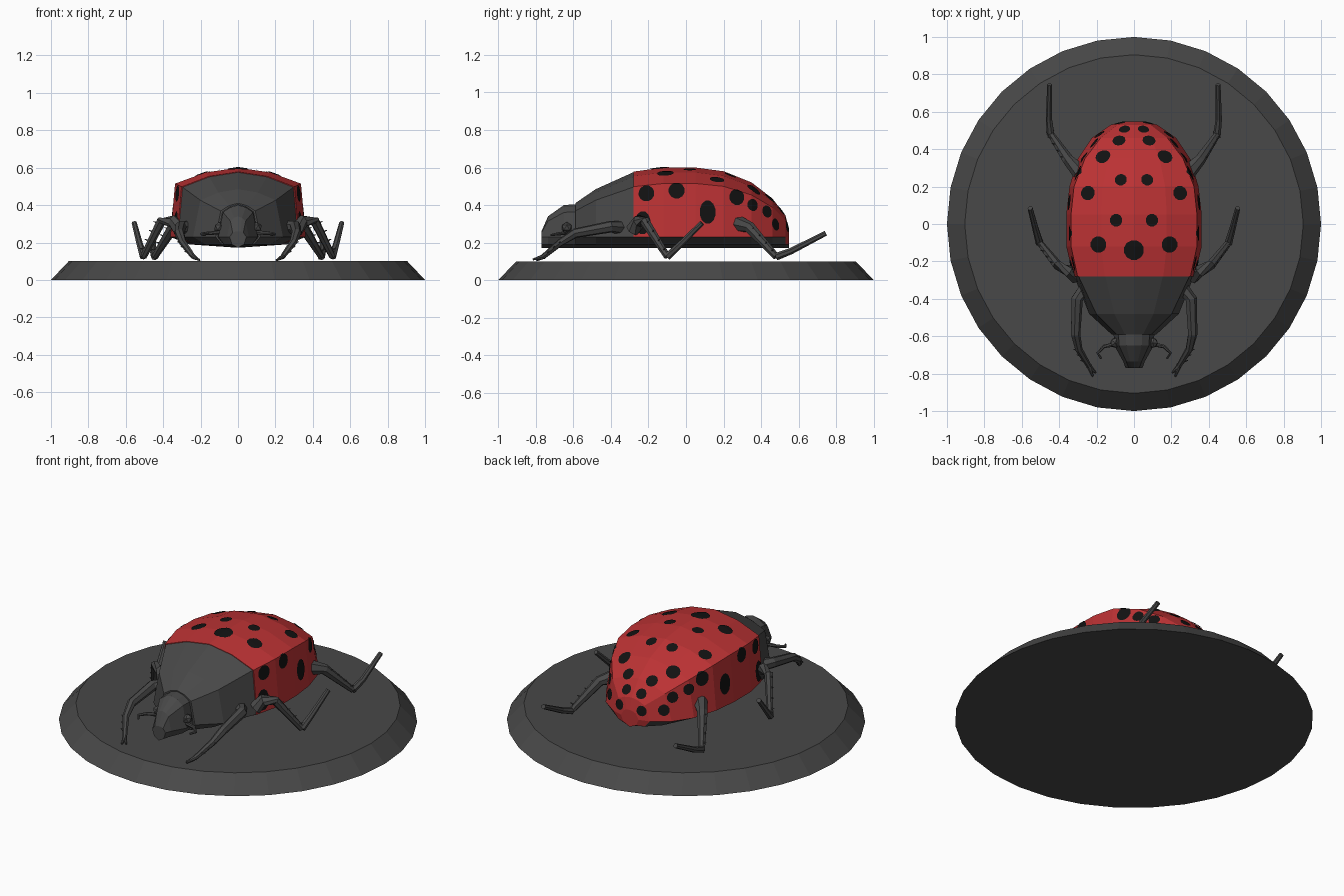
import bpy, bmesh, math
from mathutils import Vector
from mathutils.bvhtree import BVHTree

if "Cube" in bpy.data.objects:
    bpy.data.objects.remove(bpy.data.objects["Cube"])


def material(name, rgb):
    m = bpy.data.materials.new(name)
    m.diffuse_color = (*rgb, 1)
    m.use_nodes = True
    m.node_tree.nodes["Principled BSDF"].inputs["Base Color"].default_value = m.diffuse_color
    return m


GREY = material("dark grey", (0.065, 0.065, 0.065))
RED = material("red", (0.50, 0.032, 0.034))
BLACK = material("black", (0.006, 0.006, 0.006))


def finish(bm, name, mats, normals=True):
    if normals:
        bmesh.ops.recalc_face_normals(bm, faces=bm.faces[:])
    me = bpy.data.meshes.new(name)
    bm.to_mesh(me)
    bm.free()
    for m in mats:
        me.materials.append(m)
    bpy.context.collection.objects.link(bpy.data.objects.new(name, me))


def loft(bm, rings):
    """Bridge closed rings of equal length and cap both ends."""
    vr = [[bm.verts.new(p) for p in r] for r in rings]
    n = len(vr[0])
    for a, b in zip(vr, vr[1:]):
        for i in range(n):
            j = (i + 1) % n
            bm.faces.new((a[i], a[j], b[j], b[i]))
    bm.faces.new(vr[0])
    bm.faces.new(vr[-1])


def tube(bm, pts, r0, r1, sides=7):
    """Limb along pts, tapering from radius r0 to r1."""
    rings, last = [], len(pts) - 1
    for i, p in enumerate(pts):
        t = (pts[min(i + 1, last)] - pts[max(i - 1, 0)]).normalized()
        u = t.cross(Vector((0.95, 0.1, 0.25))).normalized()
        v = t.cross(u)
        r = r0 + (r1 - r0) * i / last
        rings.append([p + r * (u * math.cos(a) + v * math.sin(a))
                      for a in (math.tau * k / sides for k in range(sides))])
    loft(bm, rings)


# round base with bevelled rim
bm = bmesh.new()
bmesh.ops.create_cone(bm, cap_ends=True, segments=32, radius1=1, radius2=0.905, depth=0.1)
bmesh.ops.translate(bm, verts=bm.verts[:], vec=(0, 0, 0.05))
finish(bm, "base", [GREY])

RIM, BELLY = 0.23, 0.172


def section(y, w, top):
    """Faceted cross-section: shoulders follow from rim half-width and top height."""
    rise = top - RIM
    ws = w * (0.6 + 0.33 * min(1, rise / 0.35))
    half = [(0.52 * ws, top - 0.07 * rise), (ws, RIM + 0.77 * rise), (w, RIM), (0.72 * w, 0.19)]
    return ([Vector((0, y, top))] + [Vector((x, y, z)) for x, z in half] + [Vector((0, y, BELLY))]
            + [Vector((-x, y, z)) for x, z in reversed(half)])


# (y, half-width, top height)
SHELL = [(-.28, .325, .578), (-.12, .362, .6), (.05, .362, .6), (.2, .345, .58),
         (.35, .3, .52), (.46, .225, .435), (.53, .125, .345), (.548, .06, .275)]
PRONOTUM = [(-.59, .12, .41), (-.48, .24, .485), (-.28, .32, .575)]
HEAD = [(-.77, .045, .26), (-.735, .058, .34), (-.65, .105, .4), (-.57, .11, .405)]

# wing cases in red, belly faces below the rim in grey
bm = bmesh.new()
loft(bm, [section(*s) for s in SHELL])
bmesh.ops.recalc_face_normals(bm, faces=bm.faces[:])
for f in bm.faces:
    f.material_index = 1 if f.normal.z < -0.2 else 0
tree = BVHTree.FromBMesh(bm)
shell = bm.copy()
finish(bm, "wing_cases", [RED, GREY])

for name, secs in (("pronotum", PRONOTUM), ("head", HEAD)):
    bm = bmesh.new()
    loft(bm, [section(*s) for s in secs])
    finish(bm, name, [GREY])


# spots: thin patches cut out of a copy of the shell, lifted slightly
def add_spot(out, origin, ray, r, stretch=1):
    hit, n, _, _ = tree.ray_cast(Vector(origin), Vector(ray))
    if hit is None:
        return
    u = n.cross(Vector((0, 0, 1))).normalized() if abs(n.z) < 0.85 else Vector((1, 0, 0))
    v = n.cross(u).normalized()
    u = v.cross(n)
    b = shell.copy()
    away = [f for f in b.faces if f.normal.dot(n) < 0.3 or f.material_index == 1]
    bmesh.ops.delete(b, geom=away, context='FACES')
    for k in range(12):
        a = math.tau * k / 12
        c, s = math.cos(a), math.sin(a)
        bmesh.ops.bisect_plane(b, geom=b.verts[:] + b.edges[:] + b.faces[:],
                               plane_co=hit + r * (u * c + v * s * stretch),
                               plane_no=(u * c * stretch + v * s).normalized(), clear_outer=True)
    for f in b.faces:
        out.faces.new([out.verts.new(w.co + n * 0.004) for w in f.verts])
    b.free()


TOP = [(0, -.14, .052), (.19, -.11, .043), (.095, .02, .033), (.07, .235, .032),
       (.245, .165, .038), (.165, .36, .04), (.08, .445, .034)]
SIDE = [(-.21, .462), (-.05, .477), (.115, .362), (-.23, .305), (.27, .442),
        (.355, .4), (.43, .365), (.475, .295)]
bm = bmesh.new()
for s in (1, -1):
    for x, y, r in TOP:
        if x or s > 0:
            add_spot(bm, (s * x, y, 2), (0, 0, -1), r)
    for y, z in SIDE:
        tall = z < 0.4 and y < 0.2      # spots low on the flank are tall ovals
        add_spot(bm, (s * 2, y, z), (-s, 0, 0), 0.042 if y < 0.3 else 0.032, 1.45 if tall else 1)
    for x, z in ((.05, .37), (.075, .285)):
        add_spot(bm, (s * x, 2, z), (0, -1, 0), 0.03)
shell.free()
finish(bm, "spots", [BLACK], normals=False)


# limbs: upper path, optional foot path starting at its end, spines and claws by rule
def limb(name, upper, foot, r0, r1, spines=0, claws=()):
    for s, side in ((1, "right"), (-1, "left")):
        flip = Vector((s, 1, 1))
        bm = bmesh.new()
        up = [Vector(p) * flip for p in upper]
        tube(bm, up, r0, r1)
        if foot:
            tube(bm, [up[-1]] + [Vector(p) * flip for p in foot], 0.021, 0.014)
        for k in range(spines):
            p = up[-2].lerp(up[-1], (k + 0.3) / spines)
            tube(bm, [p, p + Vector((s * 0.035, 0.01, 0.012))], 0.009, 0.002, 4)
        for c in claws:
            tube(bm, [up[-1], up[-1] + Vector(c) * flip], 0.013, 0.005)
        finish(bm, f"{name}_{side}", [GREY])


limb("front_leg", [(.26, -.35, .28), (.305, -.4, .285), (.313, -.59, .25), (.295, -.67, .2), (.24, -.76, .125)],
     None, 0.038, 0.014, 3, [(-.02, -.055, -.015), (-.035, -.035, -.02)])
limb("middle_leg", [(.31, -.28, .27), (.35, -.25, .315), (.41, -.22, .315), (.505, -.1, .125)],
     [(.525, -.03, .19), (.555, .085, .305)], 0.042, 0.018, 4)
limb("hind_leg", [(.29, .28, .3), (.35, .34, .28), (.445, .48, .125)],
     [(.454, .56, .155), (.45, .745, .25)], 0.044, 0.018, 4)
limb("antenna", [(.09, -.64, .255), (.16, -.655, .25), (.195, -.69, .245), (.175, -.72, .24)],
     None, 0.012, 0.006)

# eyes
for s, side in ((1, "right"), (-1, "left")):
    bm = bmesh.new()
    bmesh.ops.create_icosphere(bm, subdivisions=1, radius=0.03)
    bmesh.ops.translate(bm, verts=bm.verts[:], vec=(s * 0.1, -0.635, 0.28))
    finish(bm, f"eye_{side}", [GREY])
